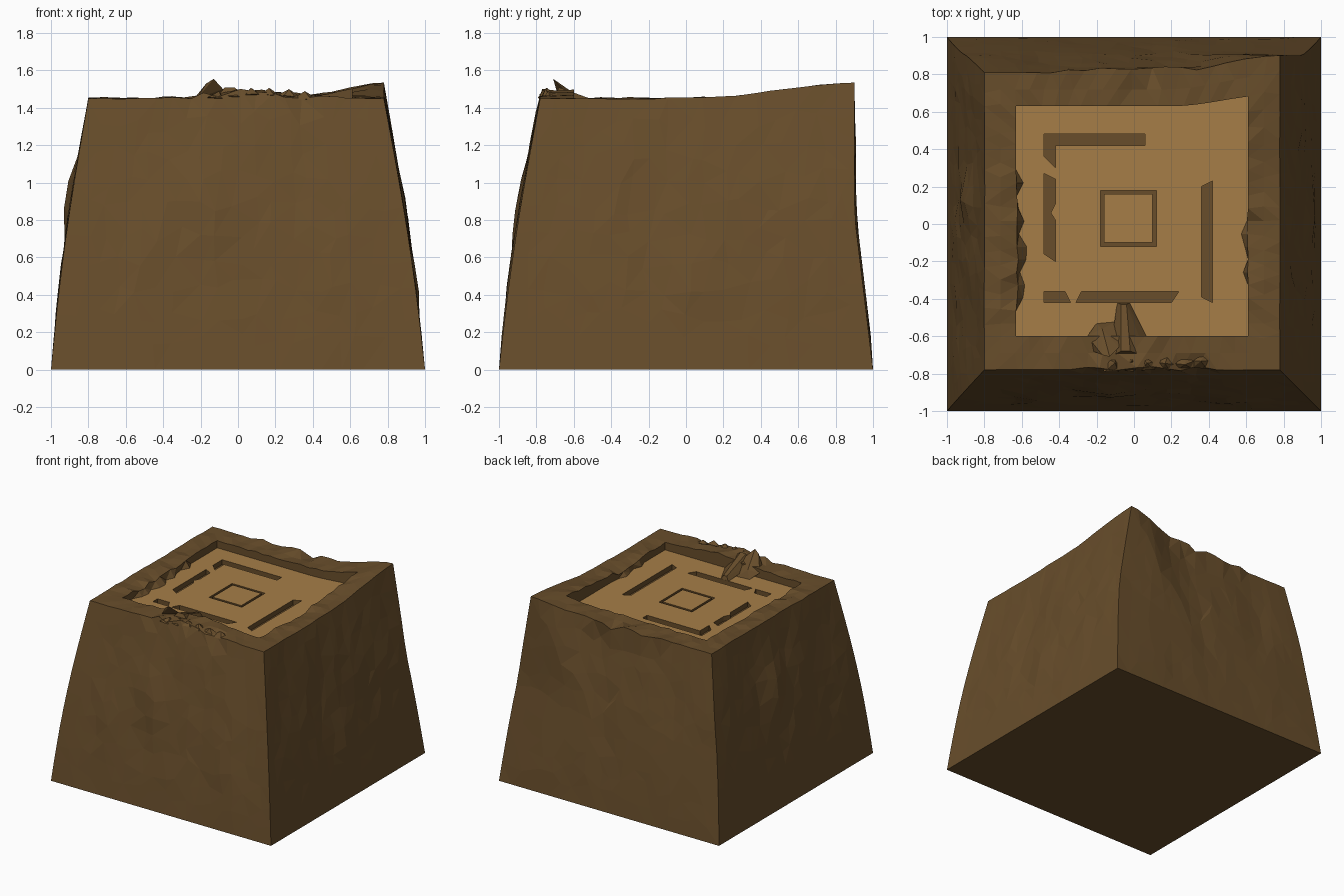
import bpy, bmesh, math, random
from mathutils import Vector, noise
from mathutils.geometry import tessellate_polygon

if "Cube" in bpy.data.objects:
    bpy.data.objects.remove(bpy.data.objects["Cube"])

random.seed(7)
N, LEVELS = 18, 10          # columns per side, rows up the side
FLOOR_Z, GROOVE = 1.39, 0.04


def material(name, rgb):
    m = bpy.data.materials.new(name)
    m.diffuse_color = (*rgb, 1)
    m.use_nodes = True
    m.node_tree.nodes["Principled BSDF"].inputs["Base Color"].default_value = m.diffuse_color
    return m


STONE = material("dark brown stone", (0.138, 0.075, 0.024))
LIGHT = material("light tan stone", (0.38, 0.207, 0.064))


def finish(name, bm, *mats):
    me = bpy.data.meshes.new(name)
    bm.to_mesh(me)
    bm.free()
    for m in mats:
        me.materials.append(m)
    ob = bpy.data.objects.new(name, me)
    bpy.context.collection.objects.link(ob)
    return ob


def jit(a):
    return random.uniform(-a, a)


def step(a, b, v):
    k = max(0, min(1, (v - a) / (b - a)))
    return k * k * (3 - 2 * k)


# Corners run counter-clockwise from front left
BASE = [(-1, -1), (1, -1), (1, 1), (-1, 1)]
TOP = [(-0.80, -0.78), (0.78, -0.78), (0.78, 0.81), (-0.80, 0.81)]
INNER = [(-0.63, -0.60), (0.61, -0.60), (0.61, 0.63), (-0.63, 0.63)]
OUT = [Vector((0, -1)), Vector((1, 0)), Vector((0, 1)), Vector((-1, 0))]
# Chipped lumps: side, u, height fraction, amount
LUMPS = [(0, .44, .53, .025), (0, .40, .66, .02), (1, .53, .33, .025), (1, .85, .55, .015),
         (1, .15, .45, .015), (3, .45, .64, .035), (2, .3, .45, .015), (3, .7, .3, .01)]


def along(c, s, u):
    return Vector(c[s]).lerp(Vector(c[(s + 1) % 4]), u)


def rim_height(p):
    h = 1.45 + 0.085 * math.exp(-(p.x - .78) ** 2 / .1 - (p.y - .9) ** 2 / .25)
    if p.y < -0.55:
        h += 0.04 * math.exp(-((p.x - .12) / .3) ** 2)
    return h


def flare(p, amount):
    # the back right corner of the rim is pushed outwards
    if p.y > 0.3:
        p.y += amount * step(.2, .75, p.x) * step(.3, .75, p.y)
    return p


def side_ring(row):
    ring = []
    for s in range(4):
        for i in range(N):
            edge = min(1, 6 * min(i, N - i) / N)
            u = i / N + (jit(.3 / N) if i and 0 < row else 0)
            t = row / LEVELS
            if i and 0 < row < LEVELS:
                t += jit(.03)
            top = flare(along(TOP, s, u), .09)
            p = along(BASE, s, u).lerp(top, t) * (1 + .02 * math.sin(math.pi * t))
            z = t * rim_height(top)
            fade = edge * min(1, 3 * t) * min(1, 4 * (1 - t) + .2)
            d = noise.noise(Vector((p.x * 4, p.y * 4, z * 1.2))) * .018 + jit(.004)
            for ls, lu, lt, a in LUMPS:
                if ls == s:
                    d += a * math.exp(-((u - lu) / .06) ** 2 - ((t - lt) / .12) ** 2)
            p += OUT[s] * d * fade
            p.y = min(p.y, max(.9, 1 - .12 * z) + (.01 * edge if 0 < t < 1 else 0))
            # crumbled front and back top edges
            if row == LEVELS and s in (0, 2) and .32 < u < .75:
                z += jit(.025) - .005
                p.y += jit(.02) + (.015 if s == 2 else 0)
            elif row == LEVELS:
                z += jit(.005) * edge
            ring.append(Vector((p.x, p.y, z)))
    return ring


def rim_ring(mix, drop):
    ring = []
    for s in range(4):
        for i in range(N):
            u = i / N
            p = flare(along(TOP, s, u), .09).lerp(flare(along(INNER, s, u), .075), mix)
            z = rim_height(p) + (jit(.008) if i else 0)
            chipped = (s == 3 and .3 < u < .85) or (s == 1 and .25 < u < .55)
            if chipped and mix == 1:
                p -= OUT[s] * random.uniform(0, .06 if drop else .015)
                z -= random.uniform(0, .03)
            ring.append(Vector((p.x, p.y, FLOOR_Z if drop else z)))
    return ring


# Tapered rock block with rim and recess walls
rings = [side_ring(r) for r in range(LEVELS + 1)]
rings += [rim_ring(.5, False), rim_ring(1, False), rim_ring(1, True)]
bm = bmesh.new()
rows = [[bm.verts.new(p) for p in r] for r in rings]
for a, b in zip(rows, rows[1:]):
    for i in range(4 * N):
        j = (i + 1) % (4 * N)
        bm.faces.new((a[i], a[j], b[j], b[i]))
bm.faces.new(rows[0][::-1])
bmesh.ops.triangulate(bm, faces=[f for f in bm.faces if len(f.verts) == 4],
                      quad_method='SHORT_EDGE')
finish("rock_block", bm, STONE)

# Groove outlines, counter-clockwise
RING_OUT = [(-.18, -.12), (.12, -.12), (.12, .18), (-.18, .18)]
RING_IN = [(-.16, -.10), (.10, -.10), (.10, .16), (-.16, .16)]
GROOVES = [
    [(-.48, .36), (-.42, .30), (-.42, .42), (.06, .42), (.06, .48), (-.48, .48)],
    [(-.48, -.16), (-.42, -.20), (-.42, .02), (-.445, .06), (-.42, .11), (-.42, .24), (-.48, .27)],
    [(-.48, -.42), (-.34, -.42), (-.37, -.36), (-.48, -.36)],
    [(-.31, -.42), (.20, -.42), (.24, -.36), (-.28, -.36)],
    [(.36, -.39), (.42, -.42), (.42, .23), (.36, .20)],
    RING_OUT]

# Light floor of the recess, with holes for the grooves
loops = [[Vector((p.x, p.y, FLOOR_Z)) for p in rings[-1]]]
loops += [[Vector((x, y, FLOOR_Z)) for x, y in g] for g in GROOVES]
bm = bmesh.new()
vs = [bm.verts.new(p) for loop in loops for p in loop]
for tri in tessellate_polygon(loops):
    if len(set(tri)) == 3:
        f = bm.faces.new([vs[k] for k in tri])
        f.normal_update()
        if f.normal.z < 0:
            f.normal_flip()
bm.faces.new([bm.verts.new((x, y, FLOOR_Z)) for x, y in RING_IN])
finish("recess_floor", bm, LIGHT)

# Dark groove walls and bottoms
bm = bmesh.new()


def walls(poly):
    hi = [bm.verts.new((x, y, FLOOR_Z)) for x, y in poly]
    lo = [bm.verts.new((x, y, FLOOR_Z - GROOVE)) for x, y in poly]
    for i in range(len(poly)):
        j = (i + 1) % len(poly)
        bm.faces.new((hi[i], hi[j], lo[j], lo[i]))
    return lo


for g in GROOVES:
    bm.faces.new(walls(g))
walls(RING_IN[::-1])
finish("carved_grooves", bm, STONE)


# Broken rocks fallen over the front rim
def rock(name, pts):
    b = bmesh.new()
    for p in pts:
        b.verts.new(p)
    r = bmesh.ops.convex_hull(b, input=b.verts[:])
    junk = {g for g in r["geom_interior"] if isinstance(g, bmesh.types.BMVert)}
    bmesh.ops.delete(b, geom=list(junk), context='VERTS')
    bmesh.ops.recalc_face_normals(b, faces=b.faces[:])
    finish(name, b, STONE)


rock("fallen_wedge", [(-.13, -.71, 1.44), (.07, -.71, 1.44), (-.07, -.68, 1.51), (-.02, -.68, 1.51),
                      (-.09, -.42, 1.385), (-.02, -.42, 1.385), (-.07, -.43, 1.42),
                      (-.04, -.43, 1.42), (.07, -.6, 1.385)])
rock("fallen_chunk", [(-.25, -.6, 1.43), (-.2, -.53, 1.385), (-.09, -.52, 1.385), (-.13, -.71, 1.555),
                      (-.17, -.7, 1.53), (-.22, -.68, 1.45), (-.08, -.66, 1.5), (-.17, -.56, 1.45)])
for i in range(6):
    x, y, r = -.12 + i * .095, -.735 + jit(.012), random.uniform(.05, .065)
    z = rim_height(Vector((x, y)))
    rock(f"rim_rubble_{i + 1}", [(x + r * math.cos(a * 1.05) + jit(.015),
                                  y + .8 * r * math.sin(a * 1.05) + jit(.01),
                                  z - .025 + jit(.012)) for a in range(6)]
         + [(x + jit(.02), y + jit(.015), z + .018)])
